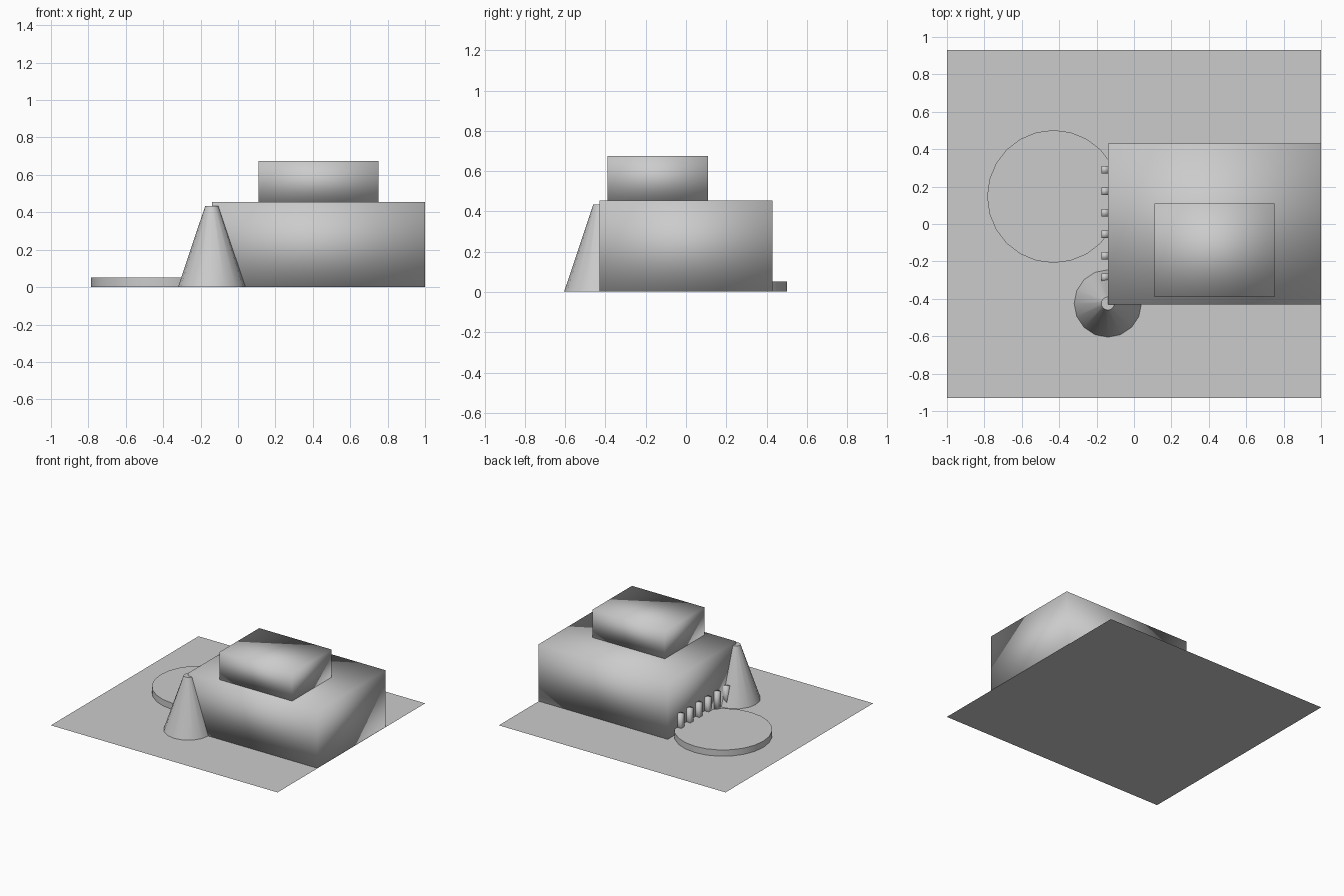
import bpy
import bmesh
import math

if "Cube" in bpy.data.objects:
    bpy.data.objects.remove(bpy.data.objects["Cube"])

grey = bpy.data.materials.new("light_grey")
grey.diffuse_color = (0.6, 0.6, 0.6, 1)
grey.use_nodes = True
grey.node_tree.nodes["Principled BSDF"].inputs["Base Color"].default_value = grey.diffuse_color


def finish(bm, name, smooth):
    """Turn a bmesh into a named grey object."""
    mesh = bpy.data.meshes.new(name)
    for face in bm.faces:
        face.smooth = smooth
    bm.to_mesh(mesh)
    bm.free()
    mesh.materials.append(grey)
    obj = bpy.data.objects.new(name, mesh)
    bpy.context.collection.objects.link(obj)
    return obj


def box(name, low, high):
    """Box between two corners, with softly blended corner shading."""
    bm = bmesh.new()
    bmesh.ops.create_cube(bm, size=1)
    for v in bm.verts:
        for i in range(3):
            v.co[i] = low[i] if v.co[i] < 0 else high[i]
    return finish(bm, name, True)


def round_part(name, x, y, base_radius, top_radius, height, sides):
    """Tapered or straight round part with flat caps."""
    bm = bmesh.new()
    bmesh.ops.create_cone(bm, cap_ends=True, segments=sides,
                          radius1=base_radius, radius2=top_radius, depth=height)
    # One side corner at angle zero, base just above the ground sheet
    first = max(bm.verts, key=lambda v: v.co.x)
    turn = -math.atan2(first.co.y, first.co.x)
    c, s = math.cos(turn), math.sin(turn)
    for v in bm.verts:
        px, py = v.co.x, v.co.y
        v.co = (x + px * c - py * s, y + px * s + py * c,
                v.co.z + height / 2 + BASE)
    obj = finish(bm, name, True)
    bpy.ops.object.select_all(action='DESELECT')
    obj.select_set(True)
    bpy.context.view_layer.objects.active = obj
    bpy.ops.object.shade_smooth_by_angle(angle=math.radians(40))
    return obj


BASE = 0.002

# Ground sheet
bm = bmesh.new()
bm.faces.new([bm.verts.new((x, y, 0)) for x, y in
              ((-1, -0.93), (1, -0.93), (1, 0.93), (-1, 0.93))])
finish(bm, "ground_sheet", False)

# Main building and the smaller storey on its roof
box("main_block", (-0.14, -0.43, BASE), (1, 0.43, 0.455))
box("upper_block", (0.11, -0.39, 0.455), (0.75, 0.11, 0.675))

# Tapered tower on the front left corner
round_part("corner_tower", -0.14, -0.425, 0.18, 0.035, 0.433, 16)

# Low round terrace beside the building
round_part("round_terrace", -0.43, 0.147, 0.355, 0.355, 0.05, 24)

# Row of posts along the left wall
for i in range(6):
    y = 0.29 - 0.115 * i
    box(f"post_{i + 1}", (-0.175, y - 0.02, BASE), (-0.138, y + 0.02, 0.16))
